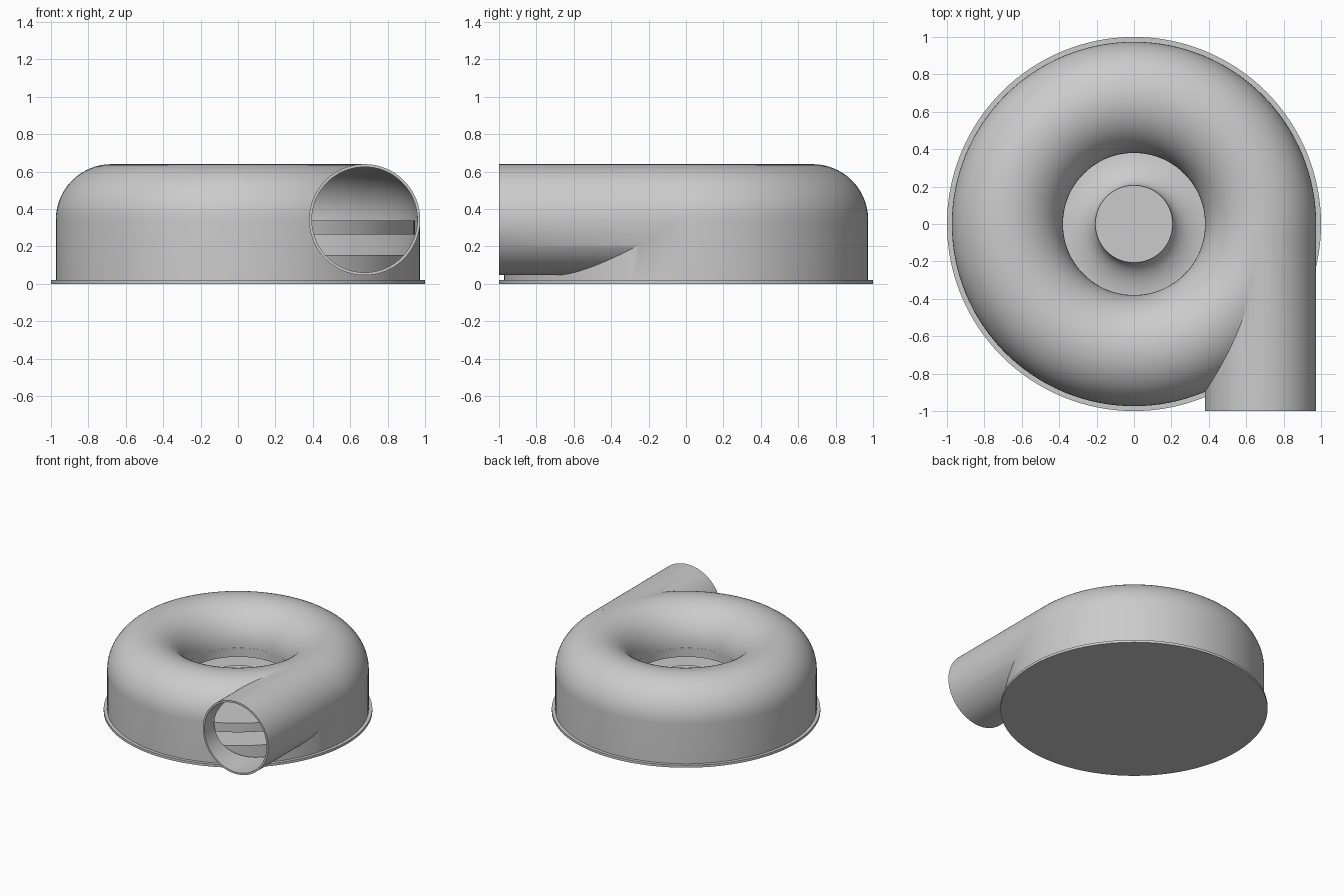
import bpy, bmesh, math
from mathutils import Matrix

cube = bpy.data.objects.get("Cube")
if cube:
    bpy.data.objects.remove(cube)

RING, TUBE, MID = 0.677, 0.297, 0.343   # scroll centre radius, tube radius, centre height
WALL = 0.015

mat = bpy.data.materials.new("light grey")
mat.use_nodes = True
colour = (0.6, 0.6, 0.6, 1)
mat.diffuse_color = colour
mat.node_tree.nodes["Principled BSDF"].inputs["Base Color"].default_value = colour


def make(name, bm):
    bmesh.ops.recalc_face_normals(bm, faces=bm.faces)
    mesh = bpy.data.meshes.new(name)
    bm.to_mesh(mesh)
    bm.free()
    mesh.materials.append(mat)
    ob = bpy.data.objects.new(name, mesh)
    bpy.context.collection.objects.link(ob)
    return ob


def revolve(name, profile, steps=128):
    """Spin a closed (radius, height) outline around z."""
    bm = bmesh.new()
    verts = [bm.verts.new((r, 0, z)) for r, z in profile]
    edges = [bm.edges.new((a, b)) for a, b in zip(verts, verts[1:] + verts[:1])]
    bmesh.ops.spin(bm, geom=verts + edges, axis=(0, 0, 1), cent=(0, 0, 0),
                   steps=steps, angle=math.tau)
    bmesh.ops.remove_doubles(bm, verts=bm.verts, dist=1e-5)
    # spinning points on the axis leaves degenerate edges behind
    bmesh.ops.dissolve_degenerate(bm, edges=bm.edges, dist=1e-6)
    bmesh.ops.delete(bm, geom=[e for e in bm.edges if not e.link_faces], context='EDGES')
    return make(name, bm)


def pipe(name, radius, y0, y1):
    bm = bmesh.new()
    place = Matrix.Translation((RING, (y0 + y1) / 2, MID)) @ Matrix.Rotation(math.pi / 2, 4, 'X')
    bmesh.ops.create_cone(bm, cap_ends=True, segments=96, radius1=radius, radius2=radius,
                          depth=y1 - y0, matrix=place)
    return make(name, bm)


def dome(radius, n=32):
    return [(RING - radius * math.cos(math.pi * i / n), MID + radius * math.sin(math.pi * i / n))
            for i in range(n + 1)]


def combine(ob, other, operation):
    mod = ob.modifiers.new(operation.lower(), 'BOOLEAN')
    mod.operation, mod.object, mod.solver = operation, other, 'EXACT'
    bpy.context.view_layer.objects.active = ob
    bpy.ops.object.modifier_apply(modifier=mod.name)
    bpy.data.objects.remove(other)


# Scroll housing with outlet pipe, hollowed out
outer, inner = TUBE, TUBE - WALL
housing = revolve("scroll_housing", dome(outer) + [(RING + outer, 0.015), (RING - outer, 0.015)])
combine(housing, pipe("outlet_pipe", outer, -1, 0), 'UNION')
cavity = revolve("cavity", dome(inner) + [(RING + inner, 0), (0.3, 0), (0.3, MID)])
combine(housing, cavity, 'DIFFERENCE')
combine(housing, pipe("outlet_bore", inner, -1.1, 0), 'DIFFERENCE')

# Base flange
flange = revolve("base_flange", [(0, 0), (1, 0), (1, 0.02), (0, 0.02)])

# Impeller: flared hub on a back plate, and the shroud ring above it
HUB, HUB_TOP, PLATE_R, PLATE_Z = 0.207, 0.28, 0.945, 0.155
flare = []
for i in range(17):
    a = math.pi / 2 * i / 16
    flare.append((HUB + 0.21 * (1 - math.cos(a)), HUB_TOP - (HUB_TOP - PLATE_Z) * math.sin(a)))
hub = revolve("impeller_hub", [(0, 0.02), (0, HUB_TOP)] + flare
              + [(PLATE_R, PLATE_Z), (PLATE_R, 0.02)])
shroud = revolve("impeller_shroud", [(0.385, 0.265), (0.385, 0.34), (PLATE_R, 0.34), (PLATE_R, 0.265)])

# Smooth shading with crisp edges
bpy.ops.object.select_all(action='DESELECT')
for ob in (housing, flange, hub, shroud):
    ob.select_set(True)
bpy.context.view_layer.objects.active = housing
bpy.ops.object.shade_smooth_by_angle(angle=math.radians(30))
